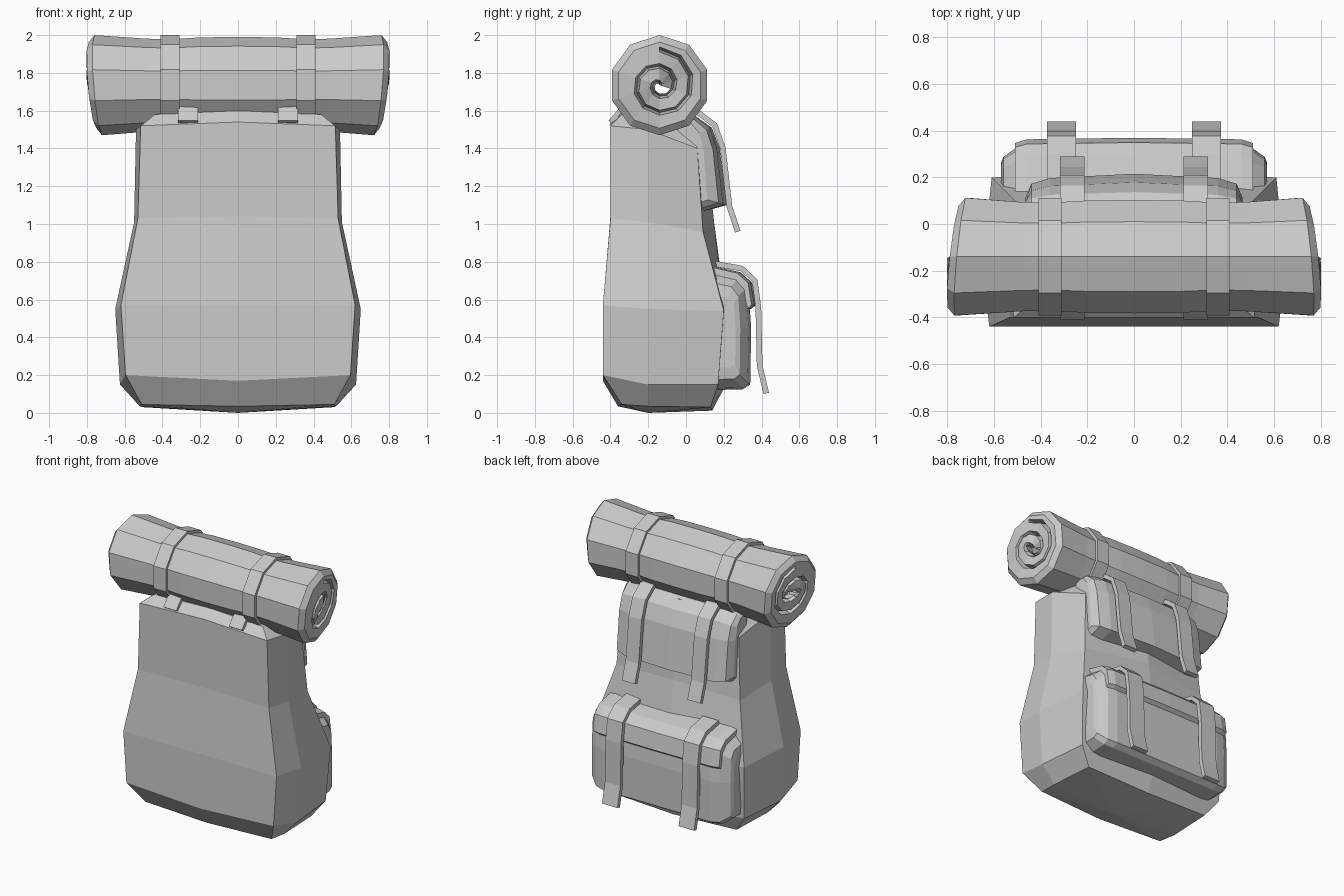
import bpy, bmesh, math
from mathutils import Vector

if "Cube" in bpy.data.objects:
    bpy.data.objects.remove(bpy.data.objects["Cube"])

grey = bpy.data.materials.new("canvas grey")
grey.diffuse_color = (0.6, 0.6, 0.6, 1)
grey.use_nodes = True
grey.node_tree.nodes["Principled BSDF"].inputs["Base Color"].default_value = grey.diffuse_color


def build(name, verts, faces, facing=0):
    """Make a flat shaded object; facing gives the x side an open sheet looks to."""
    bm = bmesh.new()
    vs = [bm.verts.new(v) for v in verts]
    for f in faces:
        bm.faces.new([vs[i] for i in f])
    bmesh.ops.remove_doubles(bm, verts=bm.verts[:], dist=0.0005)
    bm.normal_update()
    if not facing:
        bmesh.ops.recalc_face_normals(bm, faces=bm.faces[:])
    elif sum(f.normal.x * f.calc_area() for f in bm.faces) * facing < 0:
        bmesh.ops.reverse_faces(bm, faces=bm.faces[:])
    mesh = bpy.data.meshes.new(name)
    bm.to_mesh(mesh)
    bm.free()
    mesh.materials.append(grey)
    ob = bpy.data.objects.new(name, mesh)
    bpy.context.collection.objects.link(ob)
    return ob


def loft(name, rings, caps=True, closed=False, tips=()):
    """Skin a row of equal rings; tips close the two ends with a fan."""
    n, m = len(rings[0]), len(rings)
    verts = [p for r in rings for p in r]
    faces = []
    for a in range(m if closed else m - 1):
        b = (a + 1) % m
        for i in range(n):
            j = (i + 1) % n
            faces.append((a * n + i, a * n + j, b * n + j, b * n + i))
    if tips:
        for tip, start in zip(tips, (0, (m - 1) * n)):
            verts.append(tip)
            faces += [(start + i, start + (i + 1) % n, len(verts) - 1) for i in range(n)]
    elif caps and not closed:
        faces += [tuple(range(n)), tuple(range((m - 1) * n, m * n))]
    return build(name, verts, faces)


def strap(name, path, x, width, thick):
    """Flat webbing that follows a (y, z) path, offset to its outer side."""
    rings = []
    pts = [Vector(p) for p in path]
    for i, p in enumerate(pts):
        d = (pts[min(i + 1, len(pts) - 1)] - pts[max(i - 1, 0)]).normalized()
        q = p + Vector((-d.y, d.x)) * thick
        rings.append([(x - width / 2, *p), (x + width / 2, *p),
                      (x + width / 2, *q), (x - width / 2, *q)])
    return loft(name, rings)


def panel(name, profile, stations, pivot):
    """Sweep a (y, z) profile over x; each station is (x, y scale, z scale)."""
    rings = []
    for x, sy, sz in [(-s[0], *s[1:]) for s in stations[:0:-1]] + stations:
        rings.append([(x, pivot[0] + (y - pivot[0]) * sy,
                       pivot[1] + (z - pivot[1]) * sz) for y, z in profile])
    return loft(name, rings)


# Main bag: half rings from front centre round to back centre
half_rings = [
    [(0, -.36, .035), (.51, -.34, .045), (.52, -.2, .035), (.5, .13, .03), (0, .14, .012)],
    [(0, -.44, .17), (.595, -.44, .2), (.625, -.2, .15), (.59, .17, .15), (0, .2, .13)],
    [(0, -.44, .57), (.62, -.44, .57), (.65, -.2, .55), (.61, .2, .54), (0, .21, .55)],
    [(0, -.4, 1.04), (.53, -.4, 1.03), (.55, -.2, 1.01), (.5, .09, .96), (0, .15, 1.0)],
    [(0, -.4, 1.54), (.515, -.4, 1.52), (.54, -.2, 1.5), (.47, .06, 1.4), (0, .1, 1.45)],
    [(0, -.34, 1.6), (.44, -.34, 1.58), (.44, -.2, 1.58), (.4, .03, 1.54), (0, .07, 1.56)],
]
loft("bag_body", [h + [(-x, y, z) for x, y, z in h[3:0:-1]] for h in half_rings],
     tips=[(0, -.2, 0), (0, -.2, 1.61)])

# Top lid that folds over the back
panel("top_lid", [(-.1, 1.6), (.05, 1.57), (.13, 1.51), (.17, 1.4), (.205, 1.1),
                  (.1, 1.07), (.0, 1.3)],
      [(0, 1.05, 1), (.36, .96, 1), (.44, .84, .94), (.465, .55, .86)], (0, 1.3))

# Lower back pocket and its flap
ends = [(0, 1, 1), (.43, 1, 1), (.5, .93, .97), (.56, .72, .82), (.57, .6, .62)]
panel("back_pocket", [(.12, .75), (.28, .72), (.33, .66), (.345, .45), (.34, .15),
                      (.3, .125), (.12, .12)], ends, (.14, .43))
panel("pocket_flap", [(.13, .78), (.285, .745), (.345, .69), (.365, .57), (.34, .55),
                      (.32, .66), (.27, .71), (.13, .74)],
      [(0, 1.02, 1), (.46, .99, 1), (.51, .92, .96)], (.14, .6))

# Straps over the lid and over the pocket
lid_path = [(-.385, 1.53), (-.34, 1.595), (0, 1.59), (.06, 1.575), (.14, 1.515),
            (.18, 1.4), (.215, 1.09), (.26, .955)]
pocket_path = [(.15, .775), (.29, .75), (.35, .695), (.368, .56), (.375, .25), (.41, .1)]
for side, s in (("left", -1), ("right", 1)):
    strap("lid_strap_" + side, lid_path, s * .265, .105, .03)
    strap("pocket_strap_" + side, pocket_path, s * .31, .125, .03)

# Bed roll
CY, CZ, R, N = -.14, 1.735, .265, 10


def polar(k, r):
    a = math.radians(90 - 36 * k)
    return CY + r * math.cos(a), CZ + r * math.sin(a)


def end_x(k):
    a = math.radians(90 - 36 * k)
    return .74 - .025 * math.cos(a) + .02 * math.sin(a)


def roll_ring(x, r):
    return [(x, *polar(k, r)) for k in range(N)]


half = [(0, .255), (.2, .253), (.36, .243), (.48, .246)]
rings = [[(-end_x(k), *polar(k, R)) for k in range(N)]]
rings += [roll_ring(-x, r) for x, r in half[:0:-1]] + [roll_ring(x, r) for x, r in half]
rings += [[(end_x(k), *polar(k, R)) for k in range(N)]]
loft("bed_roll", rings, caps=False)

# Spiral ends of the roll: crest band, groove wall, and rise to the next turn
PITCH, TURNS = .0088, 23


def edge(k):
    return k, R, end_x(k)


def outer(k):
    return k, .228, end_x(k) + .03


def crest(k):
    return k, max(R - .062 - PITCH * k, .004), end_x(k) + .03


def groove(k):
    return k, max(R - .076 - PITCH * k, .002), end_x(k) - .03


def inner(k):
    return k, max(R - PITCH * (k + N), .001), end_x(k) + .03


for side, s in (("left", -1), ("right", 1)):
    verts, faces = [], []
    for k in range(TURNS):
        pairs = [(crest, crest, 0), (groove, groove, 0)]
        rows = [(edge, 0), (outer, 0)] if k < N else [(inner, -N)]
        rows += [(crest, 0), (groove, 0), (inner, 0)]
        for (f, df), (g, dg) in zip(rows, rows[1:]):
            pts = [f(k + df), f(k + 1 + df), g(k + 1 + dg), g(k + dg)]
            faces.append(tuple(range(len(verts), len(verts) + 4)))
            verts += [(s * x, *polar(i, r)) for i, r, x in pts]
    build("roll_spiral_" + side, verts, faces, facing=s)

    # Band around the roll
    bands = [(.31, .235), (.31, .265), (.41, .265), (.41, .235)]
    loft("roll_band_" + side, [roll_ring(s * x, r) for x, r in bands], closed=True)
